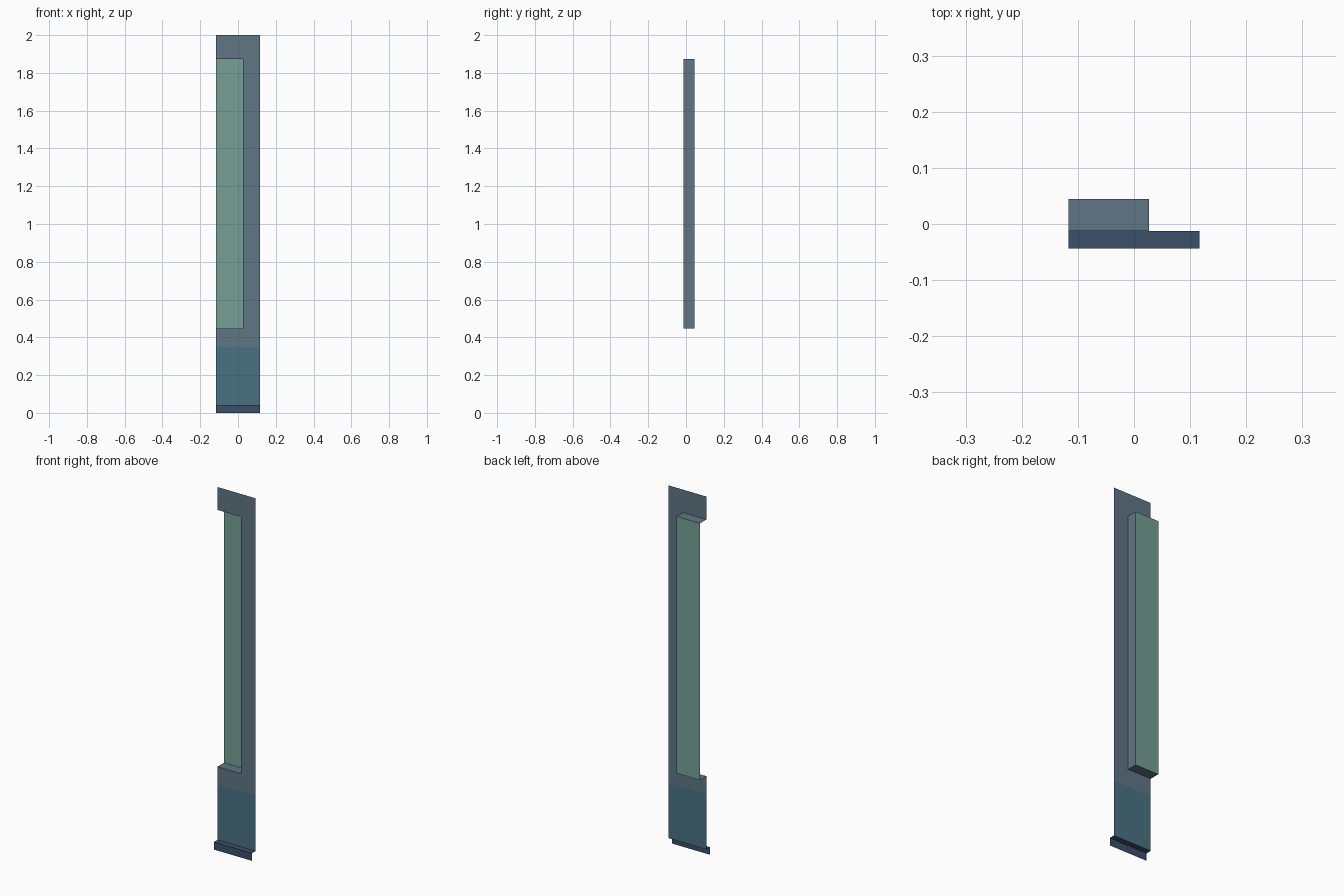
import bpy
import bmesh

if "Cube" in bpy.data.objects:
    bpy.data.objects.remove(bpy.data.objects["Cube"])

# Key dimensions
LEFT, RIGHT, TOP = -0.117, 0.117, 2.0
FRONT, FACE, BACK = -0.044, -0.0125, 0.0445      # lip front, panel plane, recess back
SILL, KICK = 0.042, 0.35                         # lip height, lower panel height
OPEN_R, OPEN_LO, OPEN_HI = 0.027, 0.448, 1.873   # recess opening


def material(name, rgb):
    mat = bpy.data.materials.new(name)
    mat.diffuse_color = (*rgb, 1.0)
    mat.use_nodes = True
    mat.node_tree.nodes["Principled BSDF"].inputs["Base Color"].default_value = mat.diffuse_color
    return mat


def sheet(name, polygons, mat):
    """Open sheet-metal part made of flat polygons."""
    bm = bmesh.new()
    for poly in polygons:
        bm.faces.new([bm.verts.new(p) for p in poly])
    bmesh.ops.remove_doubles(bm, verts=bm.verts, dist=1e-5)
    mesh = bpy.data.meshes.new(name)
    bm.to_mesh(mesh)
    bm.free()
    mesh.materials.append(mat)
    obj = bpy.data.objects.new(name, mesh)
    bpy.context.collection.objects.link(obj)
    return obj


def upright(x0, x1, z0, z1, y):
    """Rectangle facing the front."""
    return [(x0, y, z0), (x1, y, z0), (x1, y, z1), (x0, y, z1)]


slate = material("slate", (0.115, 0.18, 0.23))
teal = material("teal", (0.065, 0.17, 0.225))
navy = material("navy", (0.045, 0.08, 0.14))
green = material("green", (0.18, 0.35, 0.30))

# Main panel: C-shaped frame around the side opening
outline = [(LEFT, KICK), (RIGHT, KICK), (RIGHT, TOP), (LEFT, TOP),
           (LEFT, OPEN_HI), (OPEN_R, OPEN_HI), (OPEN_R, OPEN_LO), (LEFT, OPEN_LO)]
sheet("main_panel", [[(x, FACE, z) for x, z in outline]], slate)

# Lower panel
sheet("lower_panel", [upright(LEFT, RIGHT, SILL, KICK, FACE)], teal)

# Recess lining: floor, side and ceiling, open on the left
path = [(LEFT, OPEN_LO), (OPEN_R, OPEN_LO), (OPEN_R, OPEN_HI), (LEFT, OPEN_HI)]
sheet("recess_lining",
      [[(a[0], FACE, a[1]), (b[0], FACE, b[1]), (b[0], BACK, b[1]), (a[0], BACK, a[1])]
       for a, b in zip(path, path[1:])], slate)

# Recess back
sheet("recess_back", [upright(LEFT, OPEN_R, OPEN_LO, OPEN_HI, BACK)], green)

# Base lip: front face and top ledge, open behind
sheet("base_lip",
      [upright(LEFT, RIGHT, 0.0, SILL, FRONT),
       [(LEFT, FRONT, SILL), (RIGHT, FRONT, SILL), (RIGHT, FACE, SILL), (LEFT, FACE, SILL)]],
      navy)
